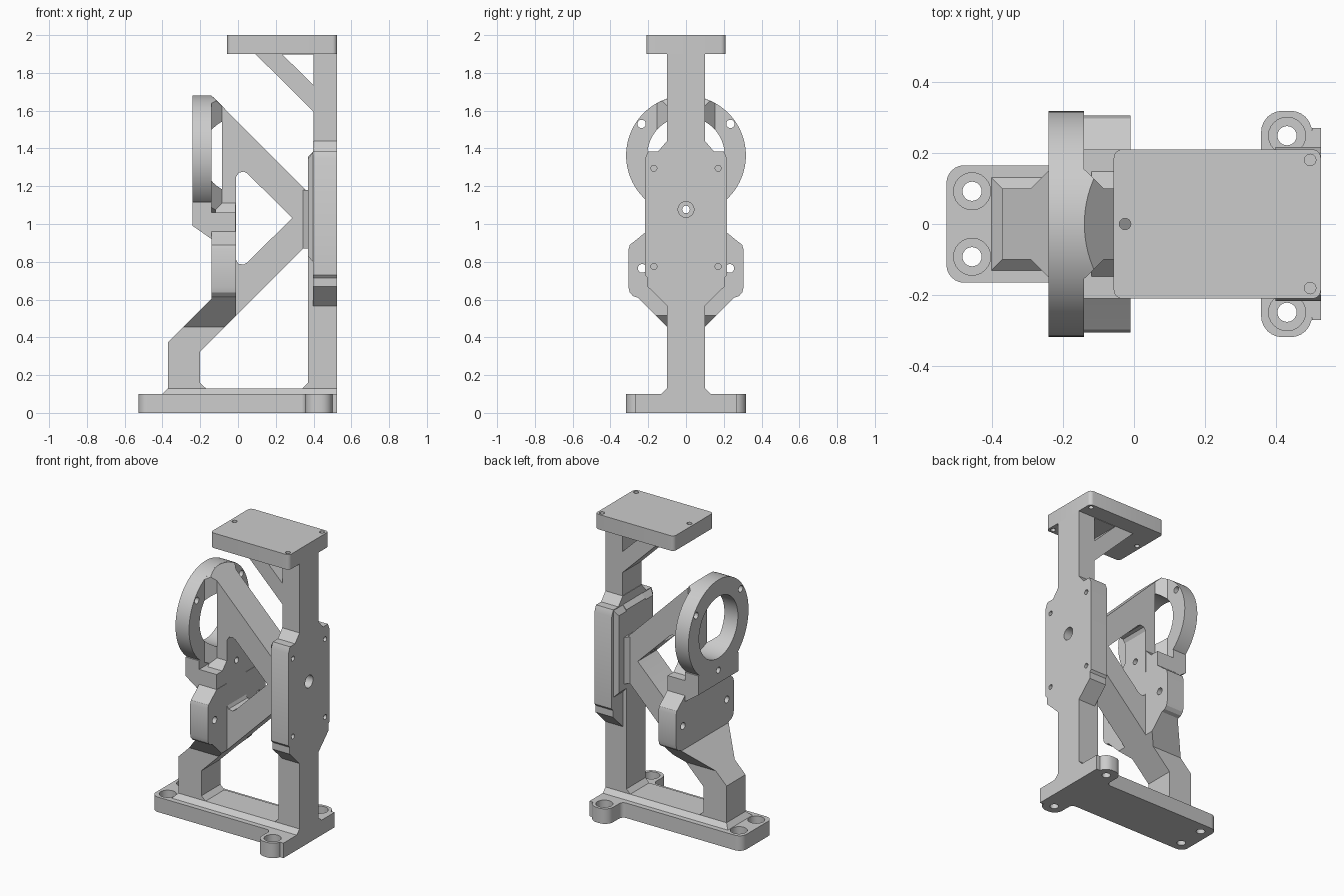
import bpy, bmesh, math
from mathutils import Vector

if "Cube" in bpy.data.objects:
    bpy.data.objects.remove(bpy.data.objects["Cube"])


def place(axis, u, v, w):
    # profile plane -> world: x uses (y,z), y uses (x,z), z uses (x,y)
    return {'x': (w, u, v), 'y': (u, w, v), 'z': (u, v, w)}[axis]


def finish(name, bm):
    bmesh.ops.recalc_face_normals(bm, faces=bm.faces[:])
    me = bpy.data.meshes.new(name)
    bm.to_mesh(me)
    bm.free()
    ob = bpy.data.objects.new(name, me)
    bpy.context.collection.objects.link(ob)
    return ob


def prism(name, axis, pts, lo, hi):
    bm = bmesh.new()
    a = [bm.verts.new(place(axis, u, v, lo)) for u, v in pts]
    b = [bm.verts.new(place(axis, u, v, hi)) for u, v in pts]
    bm.faces.new(a)
    bm.faces.new(b)
    n = len(pts)
    for i in range(n):
        j = (i + 1) % n
        bm.faces.new((a[i], a[j], b[j], b[i]))
    return finish(name, bm)


def disc(name, axis, u, v, r, lo, hi, n=32):
    pts = [(u + r * math.cos(2 * math.pi * i / n), v + r * math.sin(2 * math.pi * i / n))
           for i in range(n)]
    return prism(name, axis, pts, lo, hi)


def hull(name, pts):
    bm = bmesh.new()
    vs = [bm.verts.new(p) for p in pts]
    bmesh.ops.convex_hull(bm, input=vs)
    return finish(name, bm)


def boolean(ob, tool, op='DIFFERENCE'):
    m = ob.modifiers.new('bool', 'BOOLEAN')
    m.operation, m.solver, m.object = op, 'EXACT', tool
    bpy.context.view_layer.objects.active = ob
    bpy.ops.object.modifier_apply(modifier=m.name)
    bpy.data.objects.remove(tool)


def drill(ob, axis, u, v, r, lo, hi, n=24):
    boolean(ob, disc('cutter', axis, u, v, r, lo, hi, n))


def rounded(pts, steps=6):
    # points are (u, v, corner radius)
    out = []
    for i, (u, v, r) in enumerate(pts):
        p = Vector((u, v))
        if r == 0:
            out.append((u, v))
            continue
        a = p + (Vector(pts[i - 1][:2]) - p).normalized() * r
        b = p + (Vector(pts[(i + 1) % len(pts)][:2]) - p).normalized() * r
        c = a + b - p
        d0, d1 = a - c, b - c
        for k in range(steps + 1):
            t = math.pi / 2 * k / steps
            out.append(tuple(c + d0 * math.cos(t) + d1 * math.sin(t)))
    return out


def mirrored(half):
    return half + [(-p[0],) + tuple(p[1:]) for p in reversed(half)]


# base plate with ears and counterbored screw holes
half = [(-.527, .165, .05), (.357, .165, .03), (.357, .318, .06), (.5, .318, .06),
        (.5, .27, 0), (.525, .27, 0)]
base = prism('base_plate', 'z', rounded(half + [(x, -y, r) for x, y, r in reversed(half)]), 0, .1)
for s in (-1, 1):
    for x, y in ((-.455, .092), (.43, .248)):
        drill(base, 'z', x, s * y, .052, .05, .2)
        drill(base, 'z', x, s * y, .027, -.1, .2)

# chamfered rib joining the feet
hull('base_rib', [(x, s * y, z) for s in (-1, 1) for x, y, z in
     ((-.4, .13, .1), (.525, .13, .1), (-.37, .1, .13), (.525, .1, .13))])

# frame: column, struts, foot and top gusset in one profile
frame = prism('frame', 'y', [(-.37, .1), (-.37, .375), (-.085, .66), (-.085, 1.625), (.37, 1.17),
              (.37, 1.355), (.4, 1.385), (.4, 1.595), (.092, 1.9), (.525, 1.9), (.525, .1)], -.1, .1)
windows = [
    [(-.17, .13), (-.2, .158), (-.2, .325), (.345, .87), (.37, .87), (.37, .158), (.342, .13)],
    [(-.01, .81), (.0, .79), (.03, .785), (.05, .797), (.287, 1.032), (.05, 1.267), (.03, 1.277),
     (.005, 1.272), (-.01, 1.25)],
    [(.235, 1.897), (.4, 1.897), (.4, 1.735)]]
for w in windows:
    boolean(frame, prism('cutter', 'y', w, -.3, .3))
drill(frame, 'x', 0, 1.077, .042, .46, .6)
drill(frame, 'x', 0, 1.077, .02, -.5, .6)

# rear mounting plate on the column
half = [(.1, .567), (.205, .67), (.205, .715), (.217, .73), (.217, 1.345), (.2, 1.385),
        (.147, 1.385), (.1, 1.44)]
plate = prism('rear_plate', 'x', mirrored(half), .397, .525)
for s in (-1, 1):
    for z in (.775, 1.295):
        drill(plate, 'x', s * .17, z, .016, .4, .6)
drill(plate, 'x', 0, 1.077, .042, .46, .6)
drill(plate, 'x', 0, 1.077, .02, .3, .6)

# inner pad behind the rear plate
hull('rear_plate_pad', [(x, s * y, z) for s in (-1, 1) for x, y, z in
     ((.37, .18, .83), (.37, .18, 1.345), (.397, .2, .8), (.397, .2, 1.38))])
pad = bpy.data.objects['rear_plate_pad']
drill(pad, 'x', 0, 1.077, .02, .2, .6)
strut_flare = prism('strut_flare', 'z', [(.343, .1), (.372, .13), (.372, -.13), (.343, -.1)], .87, 1.18)
drill(strut_flare, 'x', 0, 1.077, .02, .2, .6)

# top plate with small holes
top = prism('top_plate', 'z', rounded([(-.057, -.21, .025), (.525, -.21, .025),
            (.525, .21, .025), (-.057, .21, .025)]), 1.9, 2.0)
for x, y in ((-.025, 0), (.495, .18), (.495, -.18)):
    drill(top, 'z', x, y, .016, 1.85, 2.1)

# ring with bore and three screw holes
ring = disc('ring', 'x', 0, 1.363, .317, -.24, -.14, 96)
drill(ring, 'x', 0, 1.363, .205, -.3, .1, 64)
for y in (-.235, .235):
    drill(ring, 'x', y, 1.53, .022, -.3, 0)
drill(ring, 'x', 0, 1.077, .02, -.3, 0)

# flare joining strut to ring, following the ring outside and bore
flare = prism('ring_flare', 'z', [(-.141, .155), (-.085, .1), (-.085, -.1), (-.141, -.155)], 1.05, 1.7)
boolean(flare, disc('cutter', 'x', 0, 1.363, .3165, -.3, .2, 96), 'INTERSECT')
boolean(flare, prism('cutter', 'y', [(-.2, 1.74), (0, 1.54), (0, 1.9), (-.2, 1.9)], -.4, .4))
drill(flare, 'x', 0, 1.363, .205, -.3, .1, 64)
drill(flare, 'x', 0, 1.077, .02, -.3, .1)

# foot under the ring
foot = prism('ring_foot', 'y', [(-.24, .99), (-.14, .92), (-.012, .92), (-.012, 1.06), (-.14, 1.06),
             (-.14, 1.117), (-.24, 1.117)], -.21, .21)
drill(foot, 'x', 0, 1.077, .02, -.3, .1)
foot_fillet = prism('foot_fillet', 'x', [(.15, 1.058), (.1, 1.11), (-.1, 1.11), (-.15, 1.058)],
                    -.12, -.012)
drill(foot_fillet, 'x', 0, 1.077, .02, -.3, .1)

# wide side block, blended into the lower strut
half = [(.1, .455), (.255, .61), (.28, .618), (.298, .637), (.305, .665), (.305, .865),
        (.297, .89), (.265, .915), (.21, .96)]
block = prism('side_block', 'x', mirrored(half), -.5, .3)
boolean(block, prism('cutter', 'y', [(-.295, .45), (-.075, .45), (-.01, .515), (-.01, 1.1),
                     (-.14, 1.1), (-.14, .605)], -.5, .5), 'INTERSECT')
for s in (-1, 1):
    drill(block, 'x', s * .232, .765, .023, -.4, .2)

# smooth round surfaces, keep edges sharp
bpy.ops.object.select_all(action='DESELECT')
for ob in bpy.context.collection.objects:
    ob.select_set(True)
bpy.context.view_layer.objects.active = base
bpy.ops.object.shade_smooth_by_angle(angle=math.radians(25))
